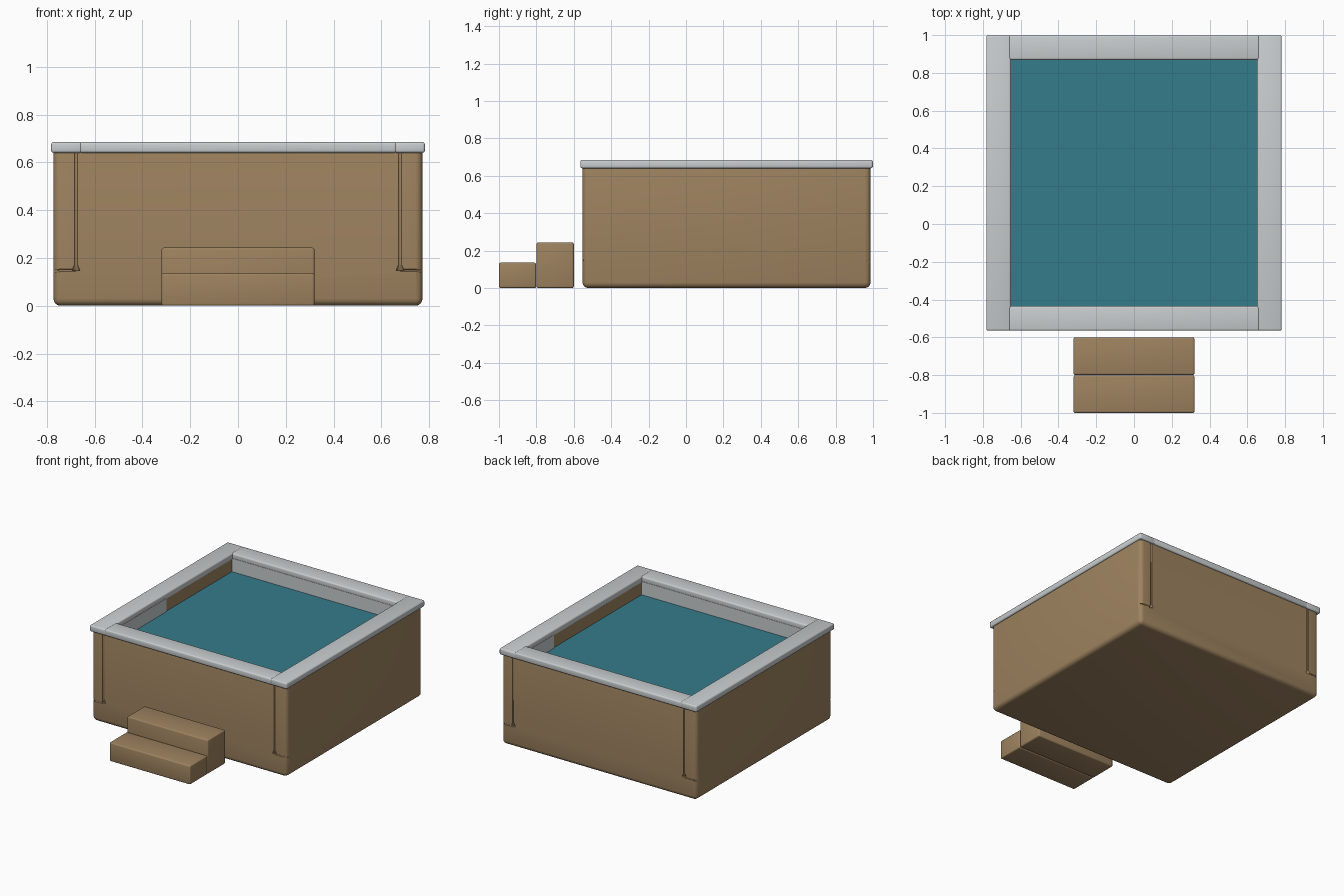
import bpy
import math

if "Cube" in bpy.data.objects:
    bpy.data.objects.remove(bpy.data.objects["Cube"], do_unlink=True)

YC = 0.217          # centre of the tub along y
HX, HY = 0.772, 0.77   # cabinet half sizes
INNER = 0.655       # half size of the opening
RIM = 0.782         # half size of the rim
WATER_Z = 0.555


def material(name, r, g, b):
    m = bpy.data.materials.new(name)
    m.use_nodes = True
    m.diffuse_color = (r, g, b, 1)
    m.node_tree.nodes["Principled BSDF"].inputs["Base Color"].default_value = (r, g, b, 1)
    return m


wood = material("warm brown wood", 0.34, 0.225, 0.115)
acrylic = material("pale grey acrylic", 0.58, 0.61, 0.62)
teal = material("teal water", 0.036, 0.2, 0.26)


def box(name, x, y, z, mat=None, bevel=0.0, segments=3):
    """Box from (low, high) ranges on each axis, with rounded edges."""
    bpy.ops.mesh.primitive_cube_add(size=1)
    ob = bpy.context.object
    ob.name = name
    for v in ob.data.vertices:
        for i, (lo, hi) in enumerate((x, y, z)):
            v.co[i] = lo + (v.co[i] + 0.5) * (hi - lo)
    if mat:
        ob.data.materials.append(mat)
    if bevel:
        mod = ob.modifiers.new("rounding", 'BEVEL')
        mod.width, mod.segments = bevel, segments
        finish(ob)
    return ob


def finish(ob):
    """Apply modifiers and smooth the rounded edges."""
    bpy.ops.object.select_all(action='DESELECT')
    ob.select_set(True)
    bpy.context.view_layer.objects.active = ob
    for mod in list(ob.modifiers):
        bpy.ops.object.modifier_apply(modifier=mod.name)
    bpy.ops.object.shade_smooth_by_angle(angle=math.radians(35))


def cone(r1, r2, depth, location, rotation=(0, 0, 0)):
    bpy.ops.mesh.primitive_cone_add(vertices=12, radius1=r1, radius2=r2, depth=depth,
                                    location=location, rotation=rotation)
    return bpy.context.object


def carve(ob, cutter):
    mod = ob.modifiers.new("cut", 'BOOLEAN')
    mod.operation, mod.solver, mod.object = 'DIFFERENCE', 'EXACT', cutter
    cutter.hide_render = True
    finish(ob)
    bpy.data.objects.remove(cutter, do_unlink=True)


# Cabinet with the pool hollowed out
cabinet = box("cabinet", (-HX, HX), (YC - HY, YC + HY), (0, 0.668), wood, 0.03, 4)
carve(cabinet, box("pool_cutter", (-INNER, INNER), (YC - INNER, YC + INNER), (0.08, 0.8)))

# Grooves beside the corner posts and notches under them
for sx in (-1, 1):
    for sy in (-1, 1):
        gx, gy = sx * 0.678, YC + sy * HY
        carve(cabinet, cone(0.007, 0.007, 0.6, (gx, gy, 0.455)))
        carve(cabinet, cone(0.017, 0.004, 0.03, (gx, gy, 0.163)))
        carve(cabinet, cone(0.005, 0.005, 0.12, (sx * 0.738, gy, 0.148),
                            (0, math.pi / 2, 0)))
        notch = box("notch_cutter", (-0.018, 0.018), (-0.06, 0.06), (-0.005, 0.005))
        notch.location = (sx * HX, gy, 0.145)
        notch.rotation_euler.z = sx * sy * math.pi / 4
        carve(cabinet, notch)

# Rim planks: full-length sides, shorter front and back between them
EDGE = 0.652
for s, side, end in ((-1, "right", "front"), (1, "left", "back")):
    xs = sorted((s * EDGE, s * RIM))
    ys = sorted((YC + s * EDGE, YC + s * RIM))
    box("rim_" + side, xs, (YC - RIM, YC + RIM), (0.64, 0.685), acrylic, 0.01)
    box("rim_" + end, (-EDGE - 0.012, EDGE + 0.012), ys, (0.64, 0.685), acrylic, 0.01)

# Liner panels inside the opening
LINER = (0.5, 0.65)
T = INNER - 0.005
box("liner_front", (-INNER, INNER), (YC - INNER, YC - T), LINER, acrylic)
box("liner_back", (-INNER, INNER), (YC + T, YC + INNER), LINER, acrylic)
box("liner_right", (-INNER, -T), (YC - T, YC - 0.1), LINER, acrylic)
box("liner_left", (T, INNER), (YC + 0.35, YC + T), LINER, acrylic)

# Water surface
box("water", (-INNER, INNER), (YC - INNER, YC + INNER), (WATER_Z - 0.02, WATER_Z), teal)

# Entry steps
box("lower_step", (-0.32, 0.32), (-1, -0.801), (0, 0.135), wood, 0.009)
box("upper_step", (-0.32, 0.32), (-0.799, -0.6), (0, 0.243), wood, 0.009)
